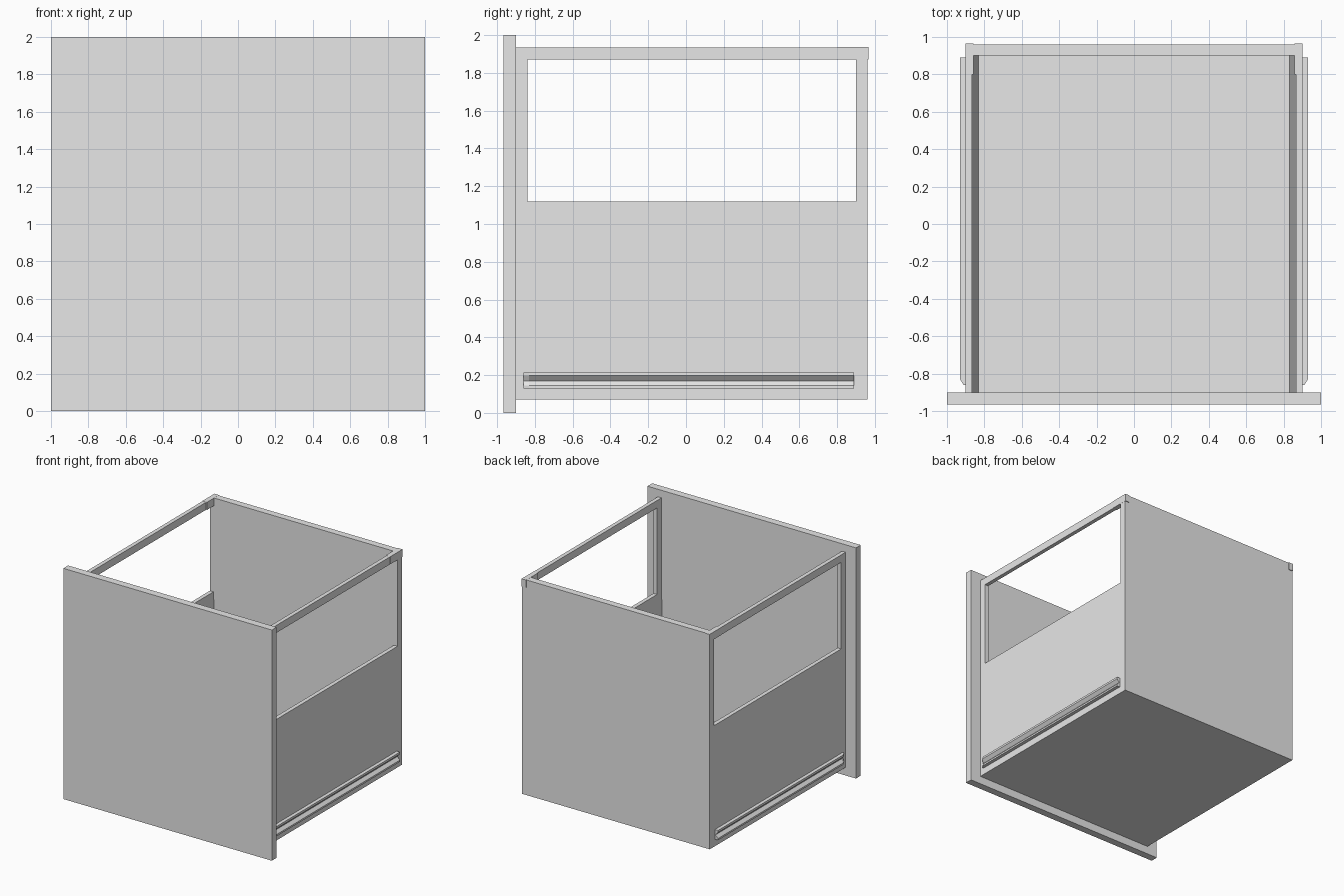
import bpy
import bmesh

cube = bpy.data.objects.get("Cube")
if cube:
    bpy.data.objects.remove(cube, do_unlink=True)

grey = bpy.data.materials.new("plain_grey")
grey.use_nodes = True
grey.diffuse_color = (0.8, 0.8, 0.8, 1)
grey.node_tree.nodes["Principled BSDF"].inputs["Base Color"].default_value = (0.8, 0.8, 0.8, 1)


def finish(name, bm):
    bmesh.ops.recalc_face_normals(bm, faces=bm.faces)
    mesh = bpy.data.meshes.new(name)
    bm.to_mesh(mesh)
    bm.free()
    mesh.materials.append(grey)
    obj = bpy.data.objects.new(name, mesh)
    bpy.context.collection.objects.link(obj)
    return obj


def box(name, x, y, z):
    bm = bmesh.new()
    bmesh.ops.create_cube(bm, size=1)
    for v in bm.verts:
        v.co = [lo + (c + 0.5) * (hi - lo) for c, (lo, hi) in zip(v.co, (x, y, z))]
    return finish(name, bm)


def prism(name, profile, y0, y1):
    """Extrude an (x, z) profile along y."""
    bm = bmesh.new()
    face = bm.faces.new([bm.verts.new((x, y0, z)) for x, z in profile])
    new = bmesh.ops.extrude_face_region(bm, geom=[face])["geom"]
    for v in new:
        if isinstance(v, bmesh.types.BMVert):
            v.co.y = y1
    return finish(name, bm)


FRONT, BACK = -0.90, 0.90
OUT, THIN, THICK = 0.90, 0.865, 0.83
LOW, SILL, RAIL, TOP = 0.07, 1.12, 1.87, 1.935

# Drawer face, floor and back
box("front_panel", (-1, 1), (-0.965, FRONT), (0, 2))
box("floor", (-0.85, 0.85), (FRONT, BACK), (LOW, 0.13))
box("back_panel", (-OUT, OUT), (BACK, 0.96), (LOW, TOP))

for side, s in (("left", 1), ("right", -1)):
    # Side wall, its inner face leaning out towards the sill
    wall = [(OUT, LOW), (OUT, SILL), (THIN, SILL), (THICK, LOW)]
    prism(side + "_wall", [(s * x, z) for x, z in wall], FRONT, BACK)

    # Frame around the side opening
    xs = sorted((s * THIN, s * OUT))
    box(side + "_front_post", xs, (FRONT, -0.84), (SILL, RAIL))
    box(side + "_top_rail", xs, (FRONT, BACK), (RAIL, TOP))
    box(side + "_corner_cap", sorted((s * 0.858, s * 0.902)), (0.80, 0.966), (RAIL, TOP + 0.001))

    # Grooved runner with a tapered front end
    runner = [(OUT, 0.13), (0.93, 0.13), (0.93, 0.145), (0.906, 0.17),
              (0.93, 0.197), (0.93, 0.215), (OUT, 0.215)]
    prism(side + "_runner", [(s * x, z) for x, z in runner], -0.83, BACK - 0.01)
    tip = prism(side + "_runner_tip", [(s * x, z) for x, z in runner], -0.86, -0.83)
    for v in tip.data.vertices:
        if v.co.y < -0.85:
            v.co.x = s * (OUT + (abs(v.co.x) - OUT) * 0.4)
